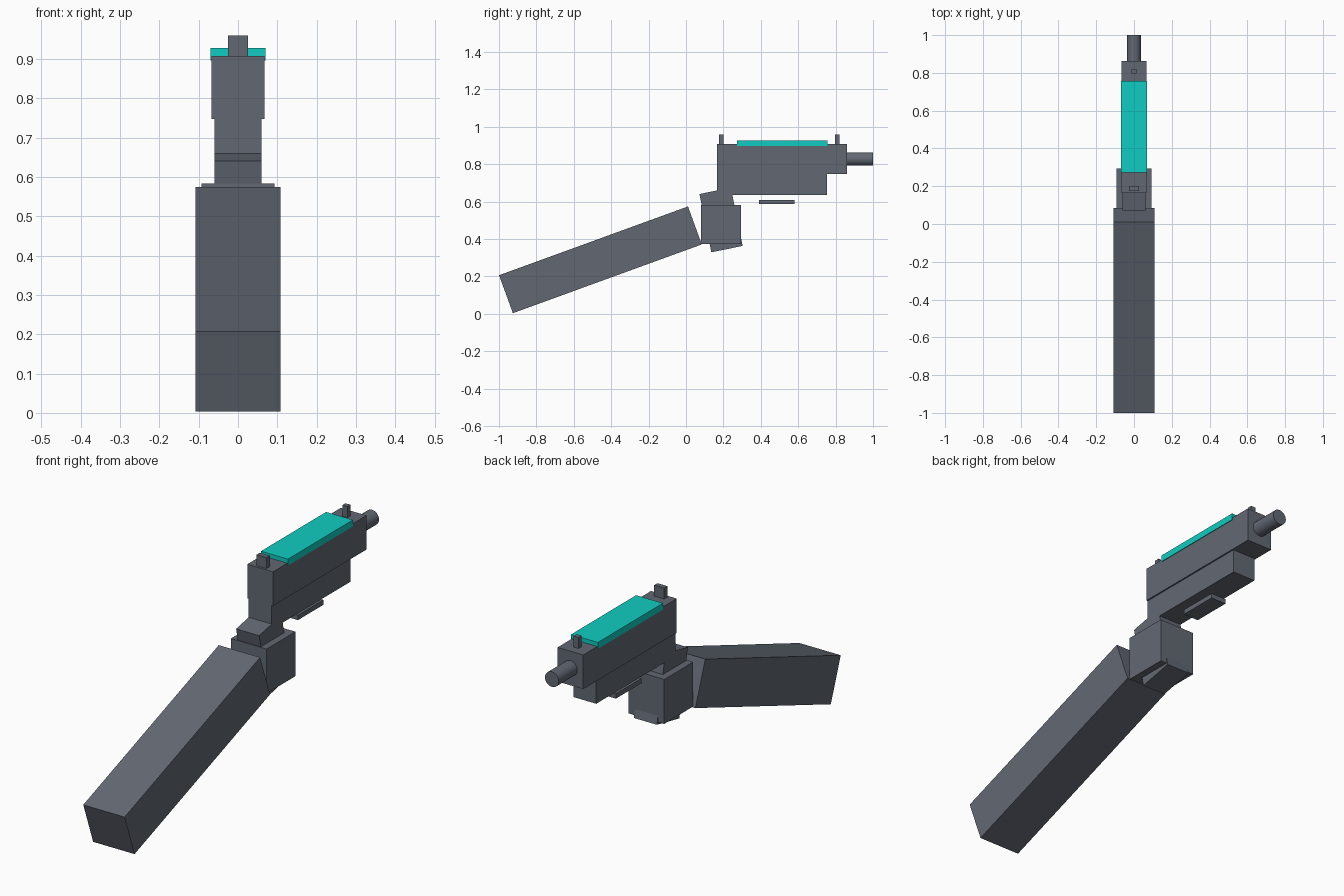
import bpy
import math
from mathutils import Matrix

cube = bpy.data.objects.get("Cube")
if cube:
    bpy.data.objects.remove(cube, do_unlink=True)


def material(name, rgb):
    mat = bpy.data.materials.new(name)
    mat.use_nodes = True
    mat.diffuse_color = (*rgb, 1)
    mat.node_tree.nodes["Principled BSDF"].inputs["Base Color"].default_value = (*rgb, 1)
    return mat


grey = material("slate grey", (0.122, 0.138, 0.171))
teal = material("bright teal", (0.005, 0.604, 0.539))


def box(name, half_width, y, z, mat=grey, tilt=0):
    """Box centred on x, spanning y and z, tilted about its own centre."""
    bpy.ops.mesh.primitive_cube_add(size=1)
    ob = bpy.context.object
    ob.name = name
    ob.data.transform(Matrix.Diagonal((half_width * 2, y[1] - y[0], z[1] - z[0], 1)))
    ob.location = (0, sum(y) / 2, sum(z) / 2)
    ob.rotation_euler.x = math.radians(tilt)
    ob.data.materials.append(mat)
    return ob


# Arm and hand
box("forearm", 0.108, (-0.995, 0.08), (0.181, 0.397), tilt=20)
box("hand", 0.093, (0.08, 0.295), (0.373, 0.583))

# Pistol body
box("grip", 0.06, (0.102, 0.273), (0.343, 0.661), tilt=11.5)
box("lower_frame", 0.06, (0.165, 0.755), (0.635, 0.76))
box("upper_slide", 0.067, (0.165, 0.862), (0.747, 0.908))
box("trigger_guard", 0.04, (0.39, 0.58), (0.587, 0.61))

# Glowing top strip and sights
box("top_strip", 0.07, (0.272, 0.757), (0.897, 0.928), teal)
box("rear_sight", 0.026, (0.176, 0.2), (0.9, 0.96))
box("front_sight", 0.013, (0.797, 0.82), (0.9, 0.96))

# Barrel
bpy.ops.mesh.primitive_cylinder_add(vertices=24, radius=0.036, depth=0.16,
                                    location=(0, 0.92, 0.828),
                                    rotation=(math.pi / 2, 0, 0))
barrel = bpy.context.object
barrel.name = "barrel"
barrel.data.materials.append(grey)
bpy.ops.object.shade_smooth_by_angle()
